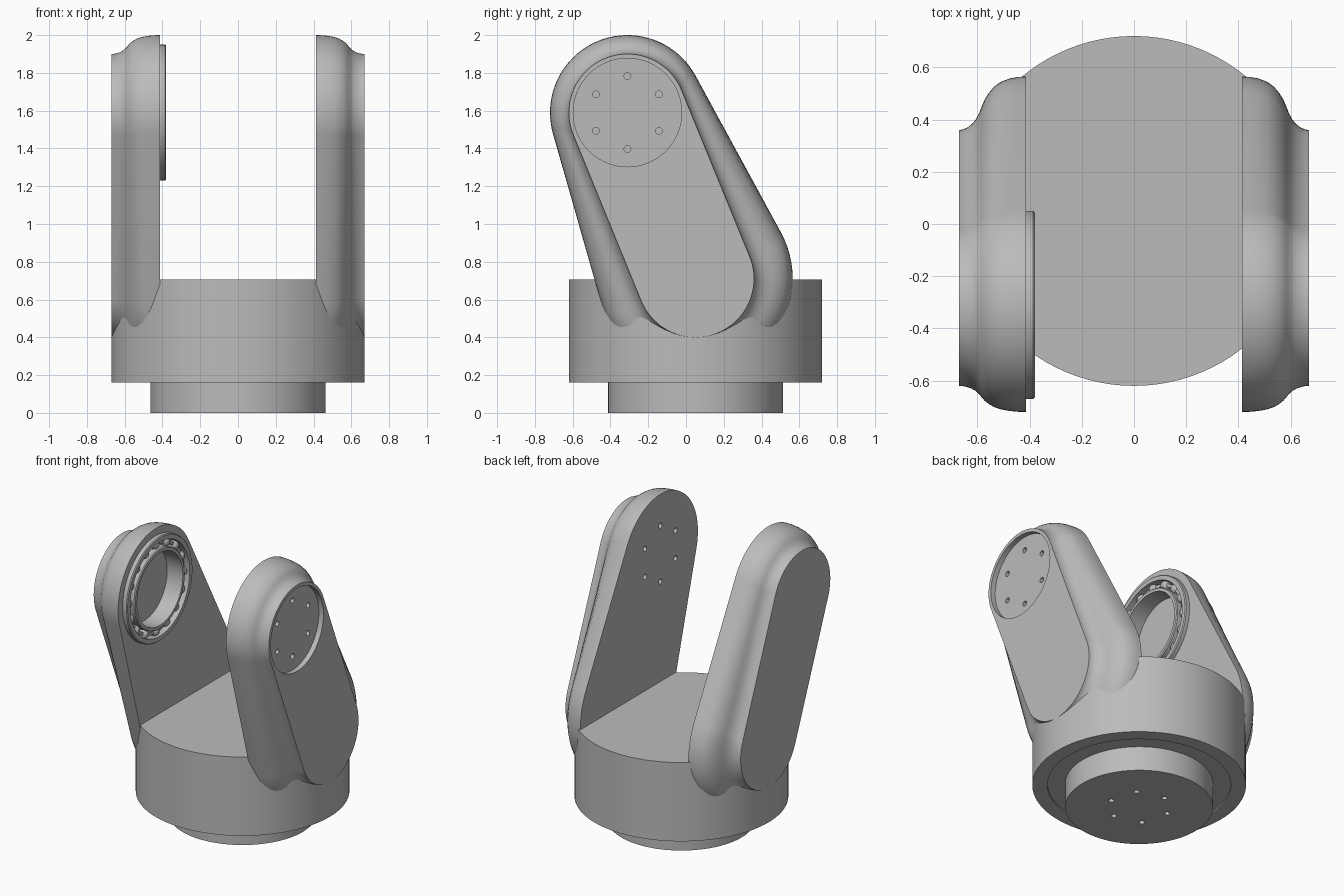
import bpy, bmesh
from math import sin, cos, acos, pi, radians
from mathutils import Matrix, Vector

if "Cube" in bpy.data.objects:
    bpy.data.objects.remove(bpy.data.objects["Cube"])

grey = bpy.data.materials.new("plain grey")
grey.use_nodes = True
colour = (0.5, 0.5, 0.5, 1)
grey.diffuse_color = colour
grey.node_tree.nodes["Principled BSDF"].inputs["Base Color"].default_value = colour

BASE_Y = 0.05
PIVOT = Vector((-0.31, 1.59))    # arm upper centre (y, z)
FOOT = Vector((BASE_Y, 0.71))    # arm lower centre (y, z)
ALONG_X = Matrix.Rotation(pi / 2, 4, 'Y')


def make_object(name, bm):
    bmesh.ops.recalc_face_normals(bm, faces=bm.faces)
    mesh = bpy.data.meshes.new(name)
    bm.to_mesh(mesh)
    bm.free()
    mesh.materials.append(grey)
    ob = bpy.data.objects.new(name, mesh)
    bpy.context.collection.objects.link(ob)
    return ob


def activate(ob):
    bpy.ops.object.select_all(action='DESELECT')
    ob.select_set(True)
    bpy.context.view_layer.objects.active = ob


def smooth(ob):
    activate(ob)
    bpy.ops.object.shade_smooth_by_angle(angle=radians(30))


def loft(bm, rings, closed=False):
    """Skin between vertex rings, capping the ends or joining them up."""
    loops = [[bm.verts.new(p) for p in ring] for ring in rings]
    pairs = list(zip(loops, loops[1:]))
    if closed:
        pairs.append((loops[-1], loops[0]))
    else:
        bm.faces.new(loops[0])
        bm.faces.new(loops[-1])
    for a, b in pairs:
        for i in range(len(a)):
            j = (i + 1) % len(a)
            bm.faces.new((a[i], a[j], b[j], b[i]))


def turned(name, profile, matrix, closed=False, sides=96):
    """Round part from (radius, height) points."""
    bm = bmesh.new()
    loft(bm, [[matrix @ Vector((r * cos(2 * pi * i / sides), r * sin(2 * pi * i / sides), h))
               for i in range(sides)] for r, h in profile], closed)
    return make_object(name, bm)


def cut(ob, cutter):
    mod = ob.modifiers.new("cut", 'BOOLEAN')
    mod.operation, mod.solver, mod.object = 'DIFFERENCE', 'EXACT', cutter
    activate(ob)
    bpy.ops.object.modifier_apply(modifier=mod.name)
    bpy.data.objects.remove(cutter)


def drill(ob, matrix, start, end, phase):
    """Ring of six screw holes."""
    for k in range(6):
        a = phase + k * pi / 3
        place = matrix @ Matrix.Translation((0.193 * cos(a), 0.193 * sin(a), 0))
        cut(ob, turned("hole_cutter", [(0.018, start), (0.018, end)], place, sides=20))


def outline(x, r_top, r_low):
    """Tapered capsule around the arm's two centres."""
    axis = PIVOT - FOOT
    theta = acos((r_low - r_top) / axis.length)
    up = axis.normalized()
    side = Vector((up.y, -up.x))
    points, n = [], 40
    for centre, r, a0, a1 in ((PIVOT, r_top, -theta, theta),
                              (FOOT, r_low, theta, 2 * pi - theta)):
        for i in range(n + 1):
            a = a0 + (a1 - a0) * i / n
            p = centre + r * (up * cos(a) + side * sin(a))
            points.append((x, p.x, p.y))
    return points


# S-shaped edge of each arm: (share of thickness, share of inset)
EDGE = [(0, 0), (.12, .008), (.24, .035), (.38, .1), (.48, .19), (.56, .31), (.62, .43),
        (.66, .55), (.7, .68), (.75, .8), (.81, .89), (.88, .955), (.94, .99), (1, 1)]


def arm(name, side):
    bm = bmesh.new()
    loft(bm, [outline(side * (0.413 + 0.257 * u), 0.41 - 0.1 * t, 0.515 - 0.205 * t)
              for u, t in EDGE])
    return make_object(name, bm)


# Turntable base with its mounting spigot
base_place = Matrix.Translation((0, BASE_Y, 0))
base = turned("base", [(0.463, 0), (0.463, 0.17), (0.575, 0.17), (0.575, 0.16),
                       (0.67, 0.16), (0.67, 0.705)], base_place)
drill(base, base_place, -0.02, 0.06, pi / 4)
smooth(base)

# Arms, with the flange pocket on the left and the bearing seat on the right
hub = Matrix.Translation((0, PIVOT.x, PIVOT.y)) @ ALONG_X
left_arm = arm("left_arm", 1)
cut(left_arm, turned("pocket_cutter", [(0.287, 0.635), (0.287, 0.75)], hub))
drill(left_arm, hub, 0.35, 0.7, 0)
smooth(left_arm)

right_arm = arm("right_arm", -1)
cut(right_arm, turned("seat_cutter", [(0.355, -0.5), (0.355, -0.3)], hub))
smooth(right_arm)

# Ball bearing
BACK, FRONT, BALL_X, BALL_TRACK = -0.502, -0.38, -0.425, 0.3
for name, r0, r1 in (("bearing_outer_ring", 0.325, 0.36), ("bearing_inner_ring", 0.25, 0.276)):
    smooth(turned(name, [(r0, BACK), (r1, BACK), (r1, FRONT - 0.006), (r1 - 0.006, FRONT),
                         (r0, FRONT)], hub, closed=True))
smooth(turned("bearing_cage", [(0.29, -0.45), (0.311, -0.45), (0.311, -0.41), (0.29, -0.41)],
              hub, closed=True))
bm = bmesh.new()
for k in range(16):
    a = 2 * pi * k / 16
    place = hub @ Matrix.Translation((BALL_TRACK * cos(a), BALL_TRACK * sin(a), BALL_X))
    bmesh.ops.create_uvsphere(bm, u_segments=20, v_segments=12, radius=0.034, matrix=place)
smooth(make_object("bearing_balls", bm))
